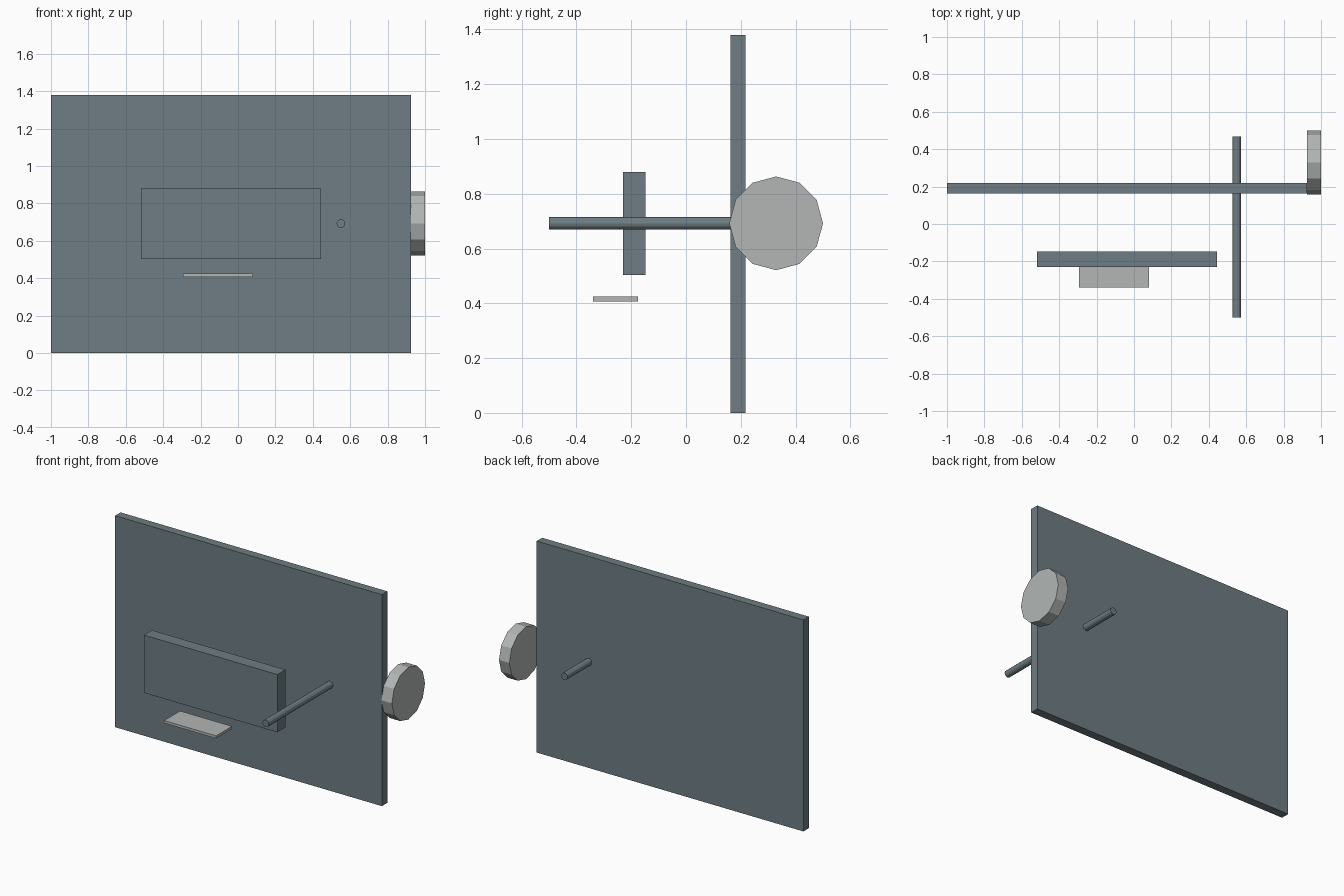
import bpy
import math
from mathutils import Matrix

if "Cube" in bpy.data.objects:
    bpy.data.objects.remove(bpy.data.objects["Cube"])


def material(name, rgb):
    m = bpy.data.materials.new(name)
    m.diffuse_color = (*rgb, 1.0)
    m.use_nodes = True
    m.node_tree.nodes["Principled BSDF"].inputs["Base Color"].default_value = m.diffuse_color
    return m


SLATE = material("slate_grey", (0.156, 0.205, 0.227))
PALE = material("pale_grey", (0.445, 0.468, 0.462))


def box(name, lo, hi, mat):
    """Box spanning two opposite corners."""
    center = [(a + b) / 2 for a, b in zip(lo, hi)]
    bpy.ops.mesh.primitive_cube_add(size=1, location=center)
    ob = bpy.context.object
    ob.name = name
    size = [b - a for a, b in zip(lo, hi)]
    ob.data.transform(Matrix.Diagonal((*size, 1)))
    ob.data.materials.append(mat)
    return ob


def cylinder(name, center, radius, length, axis, mat, sides=12):
    """Faceted cylinder lying along x or y."""
    bpy.ops.mesh.primitive_cylinder_add(
        vertices=sides, radius=radius, depth=length, location=center)
    ob = bpy.context.object
    ob.name = name
    turn = {"X": ("Y", 90), "Y": ("X", 90)}[axis]
    ob.data.transform(Matrix.Rotation(math.radians(turn[1]), 4, turn[0]))
    ob.data.materials.append(mat)
    return ob


# Main upright board
box("door_panel", (-1.0, 0.162, 0.0), (0.925, 0.218, 1.38), SLATE)

# Floating block in front of the board, with a thin tray below it
box("front_block", (-0.518, -0.23, 0.503), (0.445, -0.147, 0.88), SLATE)
box("tray", (-0.295, -0.34, 0.407), (0.08, -0.176, 0.424), PALE)

# Rod passing through the board
cylinder("rod", (0.55, -0.016, 0.692), 0.023, 0.968, "Y", SLATE)

# Round disc at the right edge
cylinder("edge_disc", (0.9625, 0.329, 0.692), 0.171, 0.075, "X", PALE)
